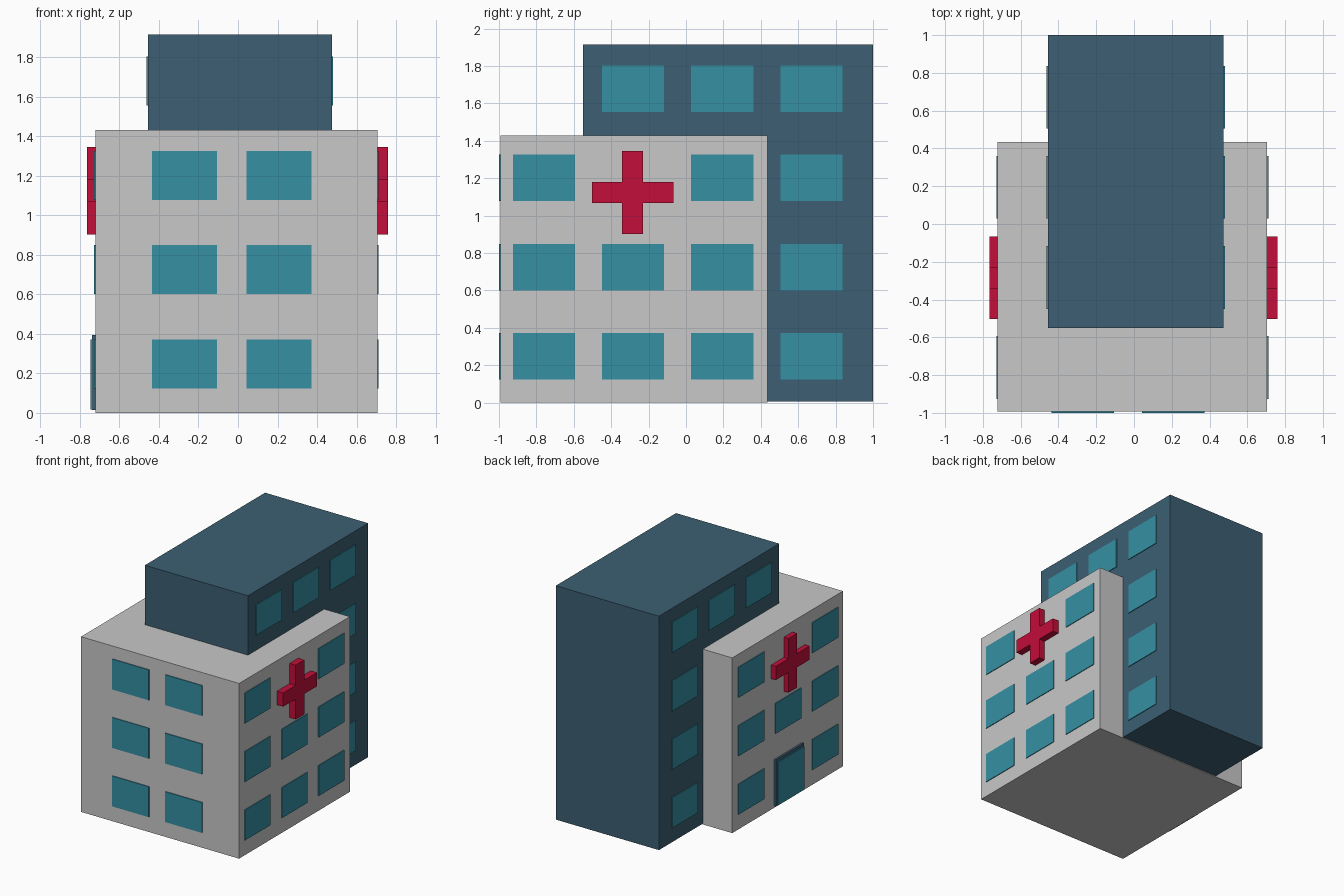
import bpy, bmesh

if "Cube" in bpy.data.objects:
    bpy.data.objects.remove(bpy.data.objects["Cube"])


def material(name, rgb):
    """Flat colour given as sRGB 0-255, stored as linear."""
    lin = [((c / 255 + 0.055) / 1.055) ** 2.4 for c in rgb]
    m = bpy.data.materials.new(name)
    m.diffuse_color = (*lin, 1)
    m.use_nodes = True
    m.node_tree.nodes["Principled BSDF"].inputs["Base Color"].default_value = m.diffuse_color
    return m


GREY = material("light grey wall", (200, 200, 200))
BLUE = material("slate blue", (60, 95, 115))
TEAL = material("teal glass", (53, 144, 164))
RED = material("red", (194, 14, 58))


def add_box(bm, x, y, z):
    v = [bm.verts.new((a, b, c)) for a in x for b in y for c in z]
    for f in ((0, 1, 3, 2), (4, 6, 7, 5), (0, 4, 5, 1), (2, 3, 7, 6), (0, 2, 6, 4), (1, 5, 7, 3)):
        bm.faces.new([v[i] for i in f])


def make(name, mat, boxes):
    bm = bmesh.new()
    for b in boxes:
        add_box(bm, *b)
    bmesh.ops.recalc_face_normals(bm, faces=bm.faces)
    me = bpy.data.meshes.new(name)
    bm.to_mesh(me)
    bm.free()
    me.materials.append(mat)
    ob = bpy.data.objects.new(name, me)
    bpy.context.collection.objects.link(ob)
    return ob


# Main masses
GX, TX = (-0.722, 0.705), (-0.456, 0.475)
make("main_block", GREY, [(GX, (-0.993, 0.435), (0, 1.43))])
make("tower", BLUE, [(TX, (-0.55, 1.0), (0.006, 1.915))])

# Window grid: thin plates on the walls
T = 0.006
ROWS = [(0.124 + 0.477 * i, 0.372 + 0.477 * i) for i in range(4)]
COLS = [(-0.926 + 0.477 * i, -0.594 + 0.477 * i) for i in range(4)]


def out(xs, side, t=T):
    return (xs[1], xs[1] + t) if side > 0 else (xs[0] - t, xs[0])


make("front_windows", TEAL, [(x, (-1.0, -0.993), z) for z in ROWS[:3]
                             for x in ((-0.436, -0.106), (0.043, 0.373))])
for side, label in ((1, "right"), (-1, "left")):
    # the middle column loses its top window to the cross, and on the left its bottom one to the door
    block = [(out(GX, side), COLS[c], ROWS[r]) for r in range(3) for c in range(3)
             if (c, r) != (1, 2) and not (side < 0 and (c, r) == (1, 0))]
    make(label + "_block_windows", TEAL, block)
    tower = [(out(TX, side), COLS[3], z) for z in ROWS]
    tower += [(out(TX, side), COLS[c], ROWS[3]) for c in (1, 2)]
    make(label + "_tower_windows", TEAL, tower)

    # Red cross: upright plus two arms
    cx = out(GX, side, 0.055 if side > 0 else 0.042)
    make(label + "_cross", RED, [(cx, (-0.342, -0.23), (0.903, 1.345)),
                                 (cx, (-0.503, -0.342), (1.068, 1.18)),
                                 (cx, (-0.23, -0.067), (1.068, 1.18))])

# Entrance on the left side: dark surround and glass door
make("door_surround", BLUE, [((-0.738, -0.722), (-0.465, -0.105), (0.015, 0.395))])
make("door_glass", TEAL, [((-0.745, -0.738), (-0.462, -0.125), (0.018, 0.37))])
